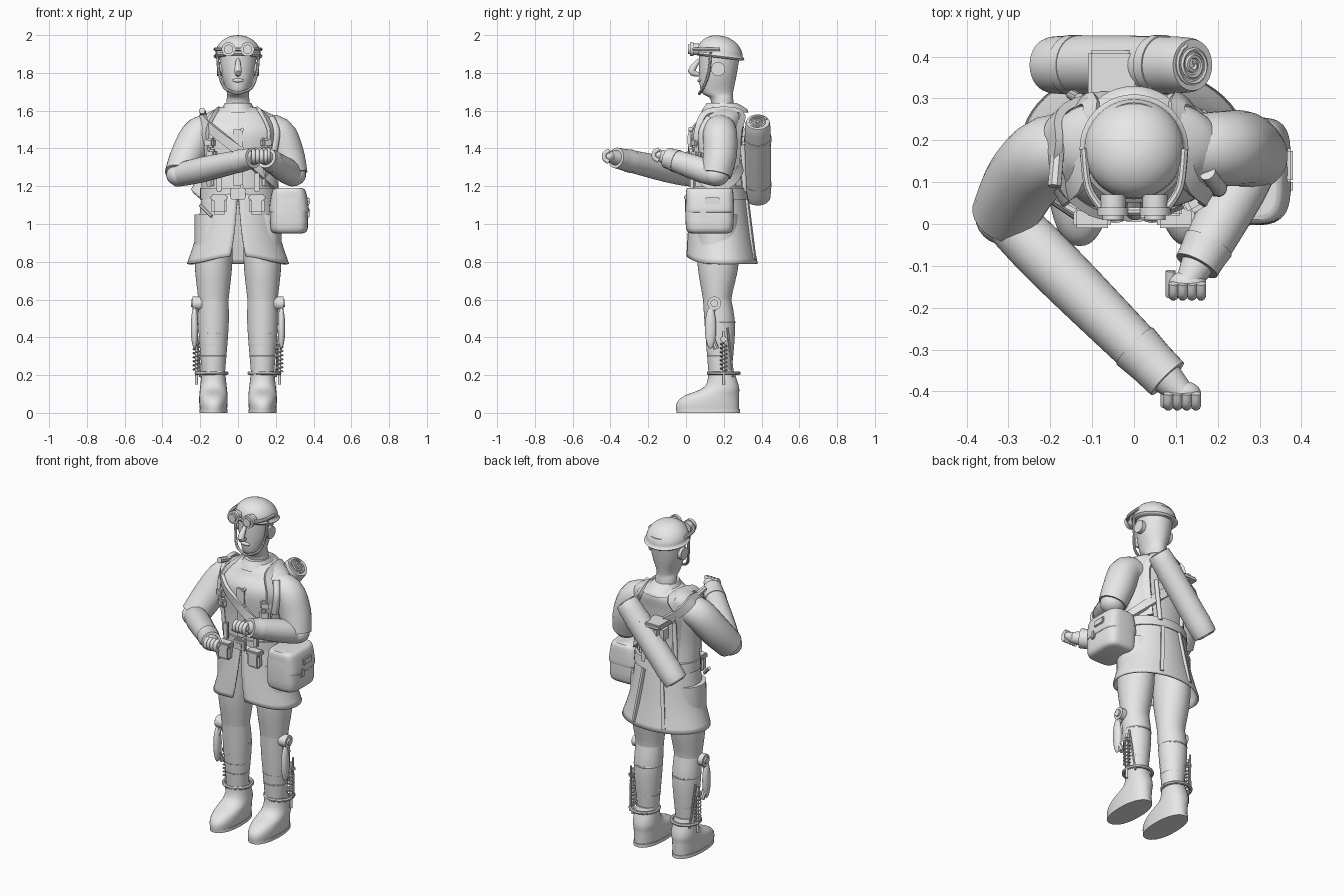
import bpy, bmesh, math
from mathutils import Vector

if "Cube" in bpy.data.objects:
    bpy.data.objects.remove(bpy.data.objects["Cube"], do_unlink=True)

grey = bpy.data.materials.new("plain_grey")
grey.use_nodes = True
grey.diffuse_color = (.8, .8, .8, 1)
grey.node_tree.nodes["Principled BSDF"].inputs["Base Color"].default_value = grey.diffuse_color


def finish(name, bm):
    """Turn a bmesh into a grey, smoothly shaded object."""
    bmesh.ops.recalc_face_normals(bm, faces=bm.faces)
    mesh = bpy.data.meshes.new(name)
    bm.to_mesh(mesh)
    bm.free()
    mesh.materials.append(grey)
    part = bpy.data.objects.new(name, mesh)
    bpy.context.collection.objects.link(part)
    bpy.ops.object.select_all(action='DESELECT')
    part.select_set(True)
    bpy.context.view_layer.objects.active = part
    bpy.ops.object.shade_smooth_by_angle(angle=math.radians(40))
    return part


def smooth(rows, steps):
    """Catmull-Rom interpolation of tuples."""
    result = []
    for i in range(len(rows) - 1):
        before, start = rows[max(i - 1, 0)], rows[i]
        end, after = rows[i + 1], rows[min(i + 2, len(rows) - 1)]
        for k in range(steps):
            t = k / steps
            result.append(tuple(q + t / 2 * (r - p + t * (2 * p - 5 * q + 4 * r - s + t * (3 * (q - r) + s - p)))
                                for p, q, r, s in zip(before, start, end, after)))
    return result + [tuple(rows[-1])]


def skin(name, rings, closed=True):
    """Join a row of vertex rings; closed rings are capped at both ends."""
    bm = bmesh.new()
    loops = [[bm.verts.new(point) for point in ring] for ring in rings]
    count = len(loops[0])
    for lower, upper in zip(loops, loops[1:]):
        for j in range(count if closed else count - 1):
            k = (j + 1) % count
            bm.faces.new((lower[j], lower[k], upper[k], upper[j]))
    if closed:
        bm.faces.new(loops[0])
        bm.faces.new(loops[-1])
    return finish(name, bm)


def loft(name, rows, x=0, power=1, tilt=0, gap=0, steps=4, count=40):
    """Stacked ovals; each row is height, half width, front y, back y."""
    rows = smooth(rows, steps)
    rings = []
    for i, (z, width, front, back) in enumerate(rows):
        opening = gap * i / (len(rows) - 1)
        ring = []
        for j in range(count):
            turn = math.tau * j / count
            if gap:
                turn = opening + (math.tau - 2 * opening) * j / (count - 1)
            s, c = [math.copysign(abs(v) ** power, v) for v in (math.sin(turn), math.cos(turn))]
            y = (front + back) / 2 - (back - front) / 2 * c
            ring.append((x + width * s, y, z - tilt * y + opening * max(c, 0) ** 4 / 4))
        rings.append(ring)
    return skin(name, rings, not gap)


def tube(name, points, radius=None, count=16, steps=4):
    """Round sweep; without a common radius each point carries its own."""
    path = smooth([(*p, radius) if radius else tuple(p) for p in points], steps)
    centres = [Vector(p[:3]) for p in path]
    side, rings = Vector((.3, .9, .4)), []
    for i, centre in enumerate(centres):
        along = (centres[min(i + 1, len(path) - 1)] - centres[max(i - 1, 0)]).normalized()
        side = (side - along * side.dot(along)).normalized()
        up = along.cross(side)
        turns = [math.tau * j / count for j in range(count)]
        rings.append([centre + path[i][3] * (side * math.cos(a) + up * math.sin(a)) for a in turns])
    return skin(name, rings)


def rod(name, start, end, radius, count=24):
    return tube(name, (start, end), radius, count, steps=1)


def band(name, centre, radius, thickness):
    """Horizontal round ring."""
    turns = [math.tau * j / 32 for j in range(33)]
    points = [Vector(centre) + radius * Vector((math.cos(a), math.sin(a), 0)) for a in turns]
    return tube(name, points, thickness, count=8, steps=1)


def box(name, centre, size, turn=0):
    """Bevelled block turned about the vertical."""
    bm = bmesh.new()
    bmesh.ops.create_cube(bm, size=1)
    bmesh.ops.scale(bm, vec=size, verts=bm.verts)
    bmesh.ops.bevel(bm, geom=bm.edges[:], offset=min(size) / 4, segments=2, affect='EDGES')
    part = finish(name, bm)
    part.location, part.rotation_euler.z = centre, turn
    return part


def blob(name, centre, size):
    bm = bmesh.new()
    bmesh.ops.create_uvsphere(bm, u_segments=24, v_segments=16, radius=1)
    bmesh.ops.scale(bm, vec=size, verts=bm.verts)
    part = finish(name, bm)
    part.location = centre
    return part


def ribbon(name, points, width, thickness=.01):
    """Flat strap lying on the body, facing away from its axis."""
    points = [Vector(p) for p in smooth([tuple(p) for p in points], 4)]
    rings = []
    for i, p in enumerate(points):
        along = (points[min(i + 1, len(points) - 1)] - points[max(i - 1, 0)]).normalized()
        out = p - Vector((0, .17, min(p.z, 1.48)))
        across = along.cross(out).normalized() * width / 2
        out = across.cross(along).normalized() * thickness
        rings.append([p - across - out, p + across - out, p + across + out, p - across + out])
    return skin(name, rings)


# Jacket, collar and coat skirt
torso = smooth([(1.1, .19, .04, .31), (1.3, .2, .04, .29), (1.48, .23, .03, .3),
                (1.57, .19, .08, .31), (1.62, .09, .11, .29)], 8)
loft("jacket", torso, steps=1)
loft("collar", [(1.59, .13, .08, .33), (1.61, .09, .09, .32), (1.64, .07, .11, .27)])
skirt = loft("coat_skirt", [(1.16, .19, .03, .32), (.95, .22, .01, .35), (.79, .27, 0, .38)], gap=.16, count=56)
cloth = skirt.modifiers.new("cloth", 'SOLIDIFY')
cloth.thickness = .01
for s in (-1, 1):
    ribbon("coat_pleat", [(s * .06, .32, 1.13), (s * .1, .36, .81)], width=.02)


def on_torso(turn, z, lift=.01):
    """Point on the jacket; a turn of zero is the front."""
    _, width, front, back = min(torso, key=lambda row: abs(row[0] - z))
    depth = (back - front) / 2
    return Vector(((width + lift) * math.sin(turn), front + depth - (depth + lift) * math.cos(turn), z))


# Straps, pouches and front closure
turns = [math.pi * (k / 8 - 1) for k in range(17)]
ribbon("bag_strap", [on_torso(a, 1.39 - .19 * math.sin(a)) for a in turns], width=.05)
heights = [1.2 + .1 * k for k in range(4)] + [1.59]
for s in (-1, 1):
    front = [on_torso(s * .8, z) for z in heights]
    back = [on_torso(s * 2.5, z, 0) for z in reversed(heights)]
    ribbon("harness_strap", front + back, width=.04)
    for z in (1.37, 1.43):
        box("chest_pouch", on_torso(s * .7, z), (.06, .04, .05), s * .5)
    x = s * .1
    box("belt_pouch", (x, .02, 1.1), (.08, .05, .1))
    box("pouch_flap", (x, .02, 1.14), (.09, .06, .03))
    box("pouch_loop", (x, .03, 1.22), (.03, .02, .1))
tube("rolled_strap", [on_torso(1, 1.38 + .06 * k) for k in range(4)], .02)
tube("shoulder_tab", [(-.19, .09, 1.6), (-.18, .21, 1.57)], .017, count=8)
ribbon("jacket_placket", [on_torso(0, z, 0) for z in heights[:4]], width=.05)
for z in heights[:4]:
    button = on_torso(.1, z, 0)
    rod("button", button, button - Vector((0, .02, 0)), .01, count=12)
loft("belt", [(1.13, .2, .03, .33), (1.19, .2, .03, .32)], steps=1)
box("buckle", (0, .02, 1.16), (.08, .02, .06))
box("buckle_bar", (0, .01, 1.16), (.04, .01, .03))
rod("strap_end", (-.2, .06, 1.1), (-.14, .02, 1.04), .01, count=8)

# Head with face
loft("head", [(1.57, .07, .13, .26), (1.66, .06, .13, .25), (1.7, .06, .08, .25),
              (1.8, .09, .07, .27), (1.93, .1, .07, .29)])
tube("nose", [(0, .07, 1.87, .01), (0, .03, 1.81, .02), (0, .07, 1.79, .01)])
blob("lips", (0, .07, 1.76), (.03, .01, .01))

# Helmet, goggles, chin strap and ear covers
dome = [(.1 * math.sin(a), .12 * math.cos(a)) for a in (k * math.pi / 18 for k in range(9))]
profile = [(-.02, .12), (-.01, .13)] + dome
loft("helmet", [(1.92 + z, r, .18 - r, .18 + r) for z, r in profile], tilt=.12, steps=2)
for s in (-1, 1):
    x, z = s * .05, 1.925
    for name, radius, back, front in (("cup", .03, .07, .03), ("rim", .037, .04, .02), ("lens", .025, .03, .01)):
        rod("goggle_" + name, (x, back, z), (x, front, z), radius)
    tube("goggle_strap", [(s * .08, .04, z), (s * .11, .09, z), (s * .12, .18, z)], .01, count=8)
    tube("chin_strap", [(s * .11, .13, 1.91), (s * .1, .12, 1.8), (s * .07, .09, 1.72), (0, .07, 1.69)], .008, count=8)
    rod("ear_cover", (s * .07, .17, 1.82), (s * .11, .17, 1.82), .037)
rod("goggle_bridge", (-.02, .03, 1.925), (.02, .03, 1.925), .01, count=8)


# Arms with cuffs and curled hands
def arm(side, s, shoulder, elbow, wrist):
    shoulder, elbow, wrist = Vector(shoulder), Vector(elbow), Vector(wrist)
    middle = shoulder.lerp(elbow, .5) + Vector((s * .01, .01, 0))
    tube(side + "_sleeve", [(s * .1, .18, 1.5, .08), (*shoulder, .09), (*middle, .09), (*elbow, .08)], count=24)
    blob(side + "_elbow", elbow, (.07, .07, .06))
    start = elbow.lerp(wrist, -.04)
    tube(side + "_forearm", [(*start, .06), (*elbow.lerp(wrist, .3), .067), (*wrist, .055)], count=24)
    tube(side + "_cuff", [(*elbow.lerp(wrist, .8), .062), (*wrist, .052)], count=24, steps=1)
    palm = wrist + (wrist - elbow).normalized() * .05
    tube(side + "_wrist", [(*wrist, .04), (*palm, .03)])
    blob(side + "_palm", palm, (.045, .03, .03))
    for k in range(4):
        root = palm + Vector((.022 * k - .033, 0, 0))
        curl = [root + .03 * Vector((0, -math.sin(a), math.cos(a))) for a in range(4)]
        tube(side + "_finger", curl, .012, count=10)
    tube(side + "_thumb", [palm - Vector((.04, y, z)) for y, z in ((-.03, 0), (.01, .01), (.03, .02))], .012, count=10)


arm("right", -1, (-.2, .17, 1.48), (-.31, .02, 1.26), (.08, -.37, 1.35))
arm("left", 1, (.21, .18, 1.48), (.29, .16, 1.26), (.15, -.1, 1.35))

# Legs, gaiters, boots and leg braces
for s in (-1, 1):
    x = s * .13
    loft("trouser_leg", [(1.05, .1, .06, .28), (.8, .1, .06, .28), (.6, .08, .09, .24), (.5, .07, .1, .25)], x)
    loft("gaiter", [(.6, .08, .09, .24), (.45, .08, .1, .26), (.2, .06, .12, .24)], x)
    for k in range(4):
        band("gaiter_wrap", (x, .18, .48 - .06 * k), .076 - .004 * k, .006)
    loft("boot", [(0, .07, -.05, .28), (.05, .075, -.05, .28), (.09, .075, -.01, .28),
                  (.14, .07, .1, .28), (.23, .06, .12, .25)], x, power=.9)
    loft("boot_sole", [(0, .075, -.05, .285), (.02, .075, -.05, .285)], x, power=.9, steps=1)
    band("ankle_ring", (s * .14, .2, .21), .08, .01)
    x = s * .22
    rod("knee_joint", (s * .19, .15, .58), (s * .24, .15, .58), .036)
    rod("knee_pin", (x, .15, .58), (s * .25, .15, .58), .02)
    tube("brace_strut", [(x, .15, .57), (s * .23, .12, .46), (x, .16, .34)], .015, count=8)
    blob("brace_plate", (s * .23, .13, .45), (.02, .03, .11))
    rod("brace_rod", (x, .2, .15), (x, .2, .43), .008, count=10)
    rod("rear_brace_rod", (s * .2, .25, .19), (x, .22, .45), .006, count=8)
    box("brace_clamp", (x, .2, .39), (.04, .04, .03))
    coil = [Vector((x, .2, .22)) + .017 * Vector((math.cos(a), math.sin(a), a / 5))
            for a in (k * math.pi / 6 for k in range(85))]
    tube("brace_spring", coil, .004, count=6, steps=1)

# Hip bag
x = .27
loft("hip_bag", [(.95, .07, .03, .22), (.98, .1, 0, .25), (1.15, .09, 0, .25), (1.19, .07, .02, .23)], x, power=.5)
loft("bag_flap", [(1.06, .1, 0, .25), (1.08, .105, 0, .255), (1.17, .09, 0, .25), (1.19, .07, .01, .24)], x, power=.5)
box("bag_label", (.37, .14, 1.12), (.02, .08, .04))
box("bag_buckle", (.37, .09, 1.06), (.02, .03, .05))

# Bedroll, back pouch and tool handles
top, bottom = Vector((.14, .38, 1.54)), Vector((-.2, .38, 1.14))
axis = (bottom - top).normalized()
tube("bedroll", [(*top, .055), (*top.lerp(bottom, .1), .068), (*top.lerp(bottom, .9), .07), (*bottom, .06)], count=32)
for share in (.2, .8):
    start = top.lerp(bottom, share)
    rod("bedroll_strap", start, start + axis * .03, .072, count=32)
depth = Vector((0, 1, 0))
across = axis.cross(depth)
for end in (top, bottom):
    spiral = [end + .0025 * (a + 2) * (depth * math.cos(a) + across * math.sin(a))
              for a in (k * math.pi / 8 for k in range(48))]
    tube("bedroll_spiral", spiral, .006, count=6, steps=1)
box("back_pouch", (-.05, .34, 1.39), (.11, .11, .12))
box("back_pouch_flap", (-.05, .35, 1.45), (.12, .13, .03))
for x, z in ((-.13, 1.45), (.09, 1.42)):
    rod("tool_handle", (x, .3, z), (x - .02, .31, z - .25), .013, count=10)
